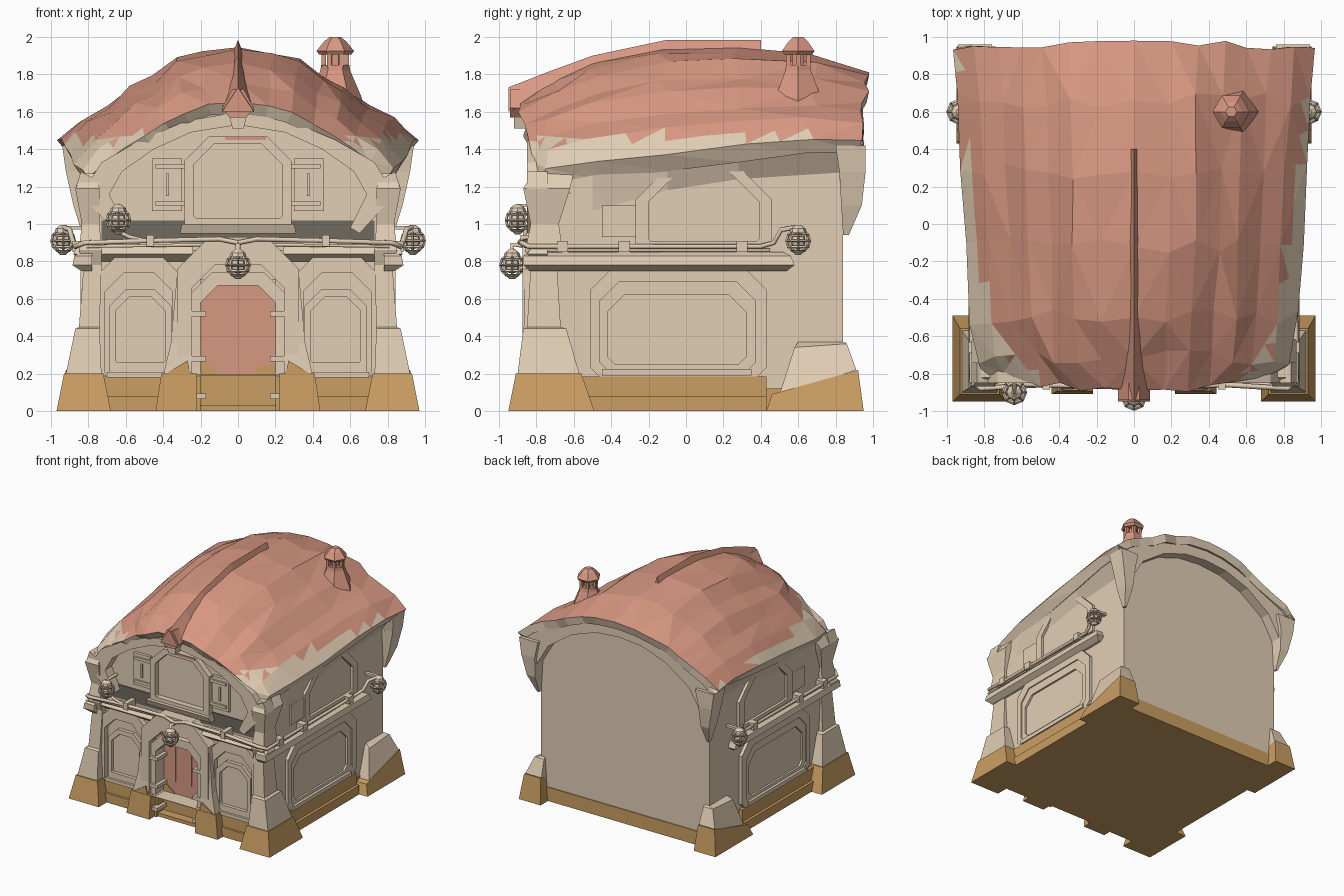
import bpy, bmesh, math, random

random.seed(4)
if "Cube" in bpy.data.objects:
    bpy.data.objects.remove(bpy.data.objects["Cube"])


def material(name, r, g, b):
    m = bpy.data.materials.new(name)
    m.use_nodes = True
    m.diffuse_color = (r, g, b, 1)
    m.node_tree.nodes["Principled BSDF"].inputs["Base Color"].default_value = (r, g, b, 1)
    return m


CREAM = material("cream plaster", .76, .62, .46)
RED = material("terracotta", .69, .315, .225)
BROWN = material("ochre stone", .60, .345, .125)
DARK = material("shadow grey", .16, .145, .12)


def finish(name, bm, *mats):
    mesh = bpy.data.meshes.new(name)
    bm.to_mesh(mesh)
    bm.free()
    ob = bpy.data.objects.new(name, mesh)
    for m in mats:
        mesh.materials.append(m)
    bpy.context.collection.objects.link(ob)
    return ob


def loft(name, rings, mat=CREAM, loop=False):
    """Skin a list of equal rings; loop joins the last ring to the first."""
    bm = bmesh.new()
    rows = [[bm.verts.new(p) for p in ring] for ring in rings]
    n = len(rows[0])
    pairs = list(zip(rows, rows[1:])) + ([(rows[-1], rows[0])] if loop else [])
    for a, b in pairs:
        for i in range(n):
            k = (i + 1) % n
            bm.faces.new((a[i], a[k], b[k], b[i]))
    if not loop:
        bm.faces.new(rows[0])
        bm.faces.new(rows[-1])
    bmesh.ops.recalc_face_normals(bm, faces=bm.faces)
    return finish(name, bm, mat)


def sect(s, x0, x1, y0, y1, z, rise=0):
    """Rectangle at height z, its rear edge higher by rise."""
    return [(s * x0, y0, z), (s * x1, y0, z), (s * x1, y1, z + rise), (s * x0, y1, z + rise)]


def box(name, x0, x1, y0, y1, z0, z1, mat=CREAM, s=1):
    return loft(name, [sect(s, x0, x1, y0, y1, z0), sect(s, x0, x1, y0, y1, z1)], mat)


def ngon(x, y, r, z, n=6):
    return [(x + r * math.cos(math.tau * i / n), y + r * math.sin(math.tau * i / n), z) for i in range(n)]


def front(a, z, d):
    return (a, d, z)


def side(s):
    return lambda a, z, d: (s * d, a, z)


def prism(name, pts, place, d0, d1, mat=CREAM):
    return loft(name, [[place(a, z, d) for a, z in pts] for d in (d0, d1)], mat)


def clipped(a0, a1, z0, z1, c, low=0.01):
    """Rectangle with cut corners, the lower ones usually small."""
    return [(a0 + low, z0), (a1 - low, z0), (a1, z0 + low), (a1, z1 - c),
            (a1 - c, z1), (a0 + c, z1), (a0, z1 - c), (a0, z0 + low)]


def frame(name, outer, inner, place, d0, d1, mat=CREAM):
    rings = [(outer, d0), (outer, d1), (inner, d1), (inner, d0)]
    return loft(name, [[place(a, z, d) for a, z in p] for p, d in rings], mat, True)


def mirrored(half):
    """Right half of an arch, ending on the centre line, made whole."""
    return half + [(-x, z) for x, z in half[-2::-1]]


def band(name, outer, inner, d0, d1, mat=CREAM):
    return prism(name, mirrored(outer) + mirrored(inner)[::-1], front, d0, d1, mat)


def tube(name, pts, r):
    cu = bpy.data.curves.new(name, "CURVE")
    cu.dimensions = "3D"
    cu.bevel_depth = r
    cu.bevel_resolution = 1
    sp = cu.splines.new("POLY")
    sp.points.add(len(pts) - 1)
    for q, p in zip(sp.points, pts):
        q.co = (*p, 1)
    cu.materials.append(CREAM)
    bpy.context.collection.objects.link(bpy.data.objects.new(name, cu))


def lantern(name, x, y, z):
    for part, r in (("cage", .062), ("globe", .045)):
        bm = bmesh.new()
        bmesh.ops.create_uvsphere(bm, u_segments=8, v_segments=6, radius=r)
        bmesh.ops.translate(bm, verts=bm.verts, vec=(x, y, z))
        ob = finish(name + "_" + part, bm, CREAM)
        if part == "cage":
            ob.modifiers.new("bars", "WIREFRAME").thickness = .014
    loft(name + "_cap", [ngon(x, y, .045, z + .045, 8), ngon(x, y, .04, z + .065, 8), ngon(x, y, .015, z + .085, 8)])
    loft(name + "_foot", [ngon(x, y, .015, z - .075, 8), ngon(x, y, .04, z - .05, 8)])


# Main body, taller at the back, with the front storeys standing forward of the door
front_half = [(.815, 1.15), (.7, 1.27), (.55, 1.38), (.35, 1.49), (.15, 1.55), (0, 1.56)]
front_arch = mirrored([(.815, .03)] + front_half)
back_arch = mirrored([(.815, .03), (.815, 1.42), (.7, 1.5), (.55, 1.6), (.35, 1.69), (.15, 1.75), (0, 1.76)])
loft("body", [[(x, -.7, z) for x, z in front_arch], [(x, .84, z) for x, z in back_arch]])
prism("upper_storey", mirrored([(.8, .7)] + front_half), front, -.76, -.65)
box("rear_plinth", -.825, .825, .4, .848, 0, .12, BROWN)
box("threshold", -.25, .25, -.82, .45, 0, .03, BROWN)

# Roof: arched cross-sections with long creased facets and tucked-in eaves
stations = [(-.89, .80, 1.65, 1.21), (-.72, .84, 1.76, 1.25), (-.5, .87, 1.86, 1.28), (-.12, .90, 1.935, 1.33),
            (.28, .92, 1.945, 1.38), (.66, .94, 1.91, 1.41), (.98, .97, 1.81, 1.42)]
curve = [(0, 1), (.2, .97), (.36, .87), (.5, .74), (.62, .6), (.75, .46), (.88, .29), (1, .08), (.95, -.08)]
half = [(-u, f) for u, f in curve[:0:-1]] + curve
bm = bmesh.new()
grid = []
for j, (y, hw, peak, eave) in enumerate(stations):
    row = []
    last = j == len(stations) - 1
    for i, (u, f) in enumerate(half):
        inner = 0 < j and not last
        rough = 0 if u == 0 else (.011 if inner else .006)
        crease = .012 * (-1) ** i if inner and .1 < abs(u) < .9 else 0
        bend = .1 * u * u if j == 0 else (-.04 * abs(u) if last else 0)
        row.append(bm.verts.new((hw * u + random.uniform(-rough, rough),
                                 y + bend + random.uniform(-4, 4) * rough,
                                 eave + (peak - eave) * f + crease + random.uniform(-rough, rough))))
    grid.append(row)
for a, b in zip(grid, grid[1:]):
    for i in range(len(half) - 1):
        bm.faces.new((a[i], a[i + 1], b[i + 1], b[i]))
bmesh.ops.triangulate(bm, faces=bm.faces)
# Zigzag border between tiles and plaster eaves
bmesh.ops.subdivide_edges(bm, edges=[e for e in bm.edges if min(v.co.z for v in e.verts) < 1.5], cuts=1)
bmesh.ops.triangulate(bm, faces=bm.faces)
for f in bm.faces:
    f.material_index = 0 if f.calc_center_median().z > 1.46 + random.uniform(-.04, .04) else 1
roof = finish("roof", bm, RED, CREAM)
thick = roof.modifiers.new("thickness", "SOLIDIFY")
thick.thickness = .07
thick.offset = -1
thick.material_offset = 1
thick.material_offset_rim = 1

# Ridge spine and front prow
loft("ridge_spine", [[(-w, y, z - .13), (0, y, z), (w, y, z - .13)] for y, z, w in
                     ((.4, 1.985, .04), (-.1, 1.985, .05), (-.5, 1.90, .06), (-.72, 1.82, .075), (-.95, 1.73, .085))], RED)
prism("prow", [(-.03, 1.72), (.03, 1.72), (.085, 1.62), (.045, 1.57), (-.045, 1.57), (-.085, 1.62)],
      front, -.94, -.75, RED)
prism("prow_tip", [(-.045, 1.57), (.045, 1.57), (.03, 1.51), (-.03, 1.51)], front, -.92, -.75)

# Gable bands
band("front_gable_band", [(.83, 1.17), (.73, 1.33), (.52, 1.45), (.28, 1.55), (0, 1.6)],
     [(.71, 1.12), (.62, 1.28), (.45, 1.4), (.25, 1.49), (0, 1.53)], -.85, -.72)
band("back_gable_band", [(.92, 1.4), (.75, 1.54), (.5, 1.67), (.25, 1.74), (0, 1.77)],
     [(.8, 1.2), (.68, 1.4), (.45, 1.56), (.22, 1.64), (0, 1.66)], .82, .93)

# Chimney
CX, CY = .52, .6
loft("chimney_stack", [ngon(CX, CY, r, z) for r, z in ((.17, 1.55), (.14, 1.68), (.08, 1.82), (.075, 1.85))], RED)
loft("chimney_core", [ngon(CX, CY, .035, z) for z in (1.84, 1.92)], RED)
for x, y, z in ngon(CX, CY, .062, 0):
    box("chimney_post", x - .012, x + .012, y - .012, y + .012, 1.84, 1.92, RED)
loft("chimney_cap", [ngon(CX, CY, r, z) for r, z in ((.085, 1.905), (.1, 1.925), (.06, 1.975), (.03, 2.0))], RED)

# Parts found on both sides
for s in (-1, 1):
    # Lower storey and plinth, left open for the door
    box("lower_storey", .2, .8, -.78, -.6, .02, .86, s=s)
    box("plinth", .2, .845, -.82, .43, .01, .185, BROWN, s)
    box("plinth_step", .2, .87, -.84, .43, 0, .08, BROWN, s)

    # Corner buttresses, feet and hanging roof corners
    loft("front_foot", [sect(s, .68, .97, -.95, -.49, 0), sect(s, .72, .93, -.91, -.56, .2)], BROWN)
    loft("front_buttress", [sect(s, *p) for p in (
        (.73, .92, -.90, -.57, .2), (.74, .87, -.87, -.64, .44), (.74, .85, -.85, -.67, .45), (.73, .825, -.83, -.69, .78),
        (.73, .85, -.86, -.66, .86), (.74, .835, -.83, -.68, 1.0), (.74, .87, -.87, -.62, 1.19), (.76, .82, -.82, -.6, 1.27))])
    loft("back_foot", [sect(s, .74, .95, .43, .95, 0), sect(s, .76, .92, .46, .92, .09, .13)], BROWN)
    loft("back_buttress", [sect(s, *p) for p in (
        (.76, .915, .5, .91, .09, .13), (.77, .86, .58, .86, .34, .02), (.77, .82, .6, .845, .37))])
    loft("roof_tusk", [sect(s, *p) for p in (
        (.76, .94, .80, .96, 1.42), (.79, .92, .82, .96, 1.28), (.8, .88, .83, .94, 1.1), (.81, .83, .84, .87, .94))])
    loft("eave_cove", [[(s * .75, y, z), (s * x, y, z), (s * .816, y, low)] for y, x, z, low in (
        (-.8, .80, 1.2, .97), (-.5, .835, 1.26, 1.07), (-.1, .86, 1.31, 1.18), (.28, .88, 1.36, 1.24), (.9, .91, 1.41, 1.28))])
    prism("gable_corbel", [(s * x, z) for x, z in ((.84, 1.28), (.87, 1.19), (.65, .95), (.6, .98), (.72, 1.22))],
          front, -.85, -.74)

    # Side wall: beam and two windows
    loft("side_beam", [sect(s, .78, .84, -.84, .54, .75), sect(s, .78, .885, -.87, .58, .78),
                       sect(s, .78, .875, -.87, .56, .83), sect(s, .78, .84, -.84, .52, .85)])
    frame("side_lower_surround", clipped(-.51, .43, .18, .75, .1, .05), clipped(-.46, .37, .2, .69, .1, .06), side(s), .8, .842)
    frame("side_lower_frame", clipped(-.46, .37, .2, .69, .1, .06), clipped(-.42, .32, .25, .62, .09, .04), side(s), .8, .832)
    box("side_sill", .79, .855, -.45, .35, .19, .225, s=s)
    frame("side_upper_frame", clipped(-.27, .46, .88, 1.33, .2), clipped(-.2, .39, .91, 1.28, .16), side(s), .8, .838)
    box("side_upper_block", .8, .828, -.45, -.25, .93, 1.1, s=s)

    # Front lower windows
    lo, hi = sorted((s * .29, s * .77))
    frame("front_bay", clipped(lo, hi, .19, .84, .13), clipped(lo + .06, hi - .06, .195, .74, .1), front, -.825, -.77)
    lo, hi = sorted((s * .355, s * .69))
    frame("front_window_frame", clipped(lo, hi, .2, .65, .09), clipped(lo + .035, hi - .035, .26, .61, .075), front, -.81, -.77)
    box("front_window_sill", .35, .7, -.83, -.77, .18, .21, s=s)
    loft("front_cornice", [sect(s, .26, .84, -.80, -.74, .8), sect(s, .24, .88, -.85, -.74, .84), sect(s, .24, .86, -.82, -.74, .88)])

    # Door pillars, hinges and shutters
    loft("door_foot", [sect(s, .22, .44, -.91, -.78, 0), sect(s, .22, .41, -.893, -.78, .2)], BROWN)
    prism("door_foot_peak", [(s * x, z) for x, z in ((.25, .18), (.40, .18), (.37, .21), (.27, .27))], front, -.89, -.80, BROWN)
    loft("door_pillar", [sect(s, *p) for p in ((.25, .40, -.885, -.78, .19), (.25, .36, -.87, -.78, .36), (.25, .325, -.86, -.78, .74))])
    for z in (.08, .28, .52):
        box("door_hinge", .17, .25, -.87, -.71, z - .015, z + .015, s=s)
    box("shutter", .30, .46, -.785, -.75, 1.07, 1.35, s=s)
    for z in (1.11, 1.31):
        box("shutter_hinge", .28, .44, -.80, -.76, z - .012, z + .012, s=s)
    box("shutter_latch", .37, .385, -.795, -.76, 1.15, 1.27, s=s)

    # Pipe run with clamps, ending at the side lantern
    tube("pipe", [(s * x, y, z) for x, y, z in (
        (.0, -.89, .9), (.1, -.87, .92), (.5, -.86, .91), (.82, -.88, .9), (.87, -.84, .88), (.865, -.6, .88),
        (.86, .4, .88), (.88, .47, .9), (.9, .51, .97), (.93, .58, .98))], .014)
    tube("small_pipe", [(s * x, y, z) for x, y, z in ((.12, -.84, .89), (.8, -.86, .88), (.86, -.8, .86), (.84, .45, .86))], .009)
    for y in (-.66, -.33, .3):
        box("pipe_clamp", .8, .885, y - .03, y + .03, .85, .91, s=s)
    box("pipe_clamp", .45, .49, -.885, -.77, .88, .94, s=s)
    lantern("side_lantern", s * .935, .6, .91)
    box("lantern_bracket", .78, .93, .585, .615, .97, .99, s=s)

# Front door, set back in its arch
prism("door", clipped(-.21, .21, .02, .68, .1), front, -.735, -.69, RED)
prism("door_kick_plate", [(-.2, .01), (.2, .01), (.2, .25), (.12, .24), (.06, .19), (-.08, .19), (-.2, .28)],
      front, -.743, -.735, BROWN)
frame("door_frame", clipped(-.25, .25, .19, .74, .11), clipped(-.2, .2, .195, .67, .09), front, -.85, -.69)
frame("door_arch", clipped(-.325, .325, .19, .93, .17), clipped(-.245, .245, .195, .78, .12), front, -.875, -.75)
for x in (-.09, .06):
    box("door_plank_edge", x, x + .008, -.742, -.73, .3, .6, RED)

# Upper front window
box("storey_shadow_band", -.73, .73, -.768, -.75, .9, 1.02, DARK)
frame("upper_window_frame", clipped(-.285, .285, .98, 1.47, .13), clipped(-.235, .235, 1.03, 1.43, .11), front, -.81, -.75)
loft("upper_window_sill", [sect(1, -.31, .31, -.82, -.75, .95), sect(1, -.30, .30, -.84, -.75, 1.0)])
box("lintel_strip", -.07, .15, -.815, -.808, 1.45, 1.465, RED)

# Front lanterns
lantern("left_front_lantern", -.64, -.9, 1.02)
tube("lantern_arm", [(-.64, -.76, 1.1), (-.64, -.9, 1.1), (-.66, -.86, .97), (-.58, -.86, .93), (-.5, -.86, .91)], .012)
lantern("door_lantern", 0, -.93, .78)
tube("door_lantern_arm", [(0, -.85, .88), (0, -.93, .89), (0, -.93, .84)], .014)
